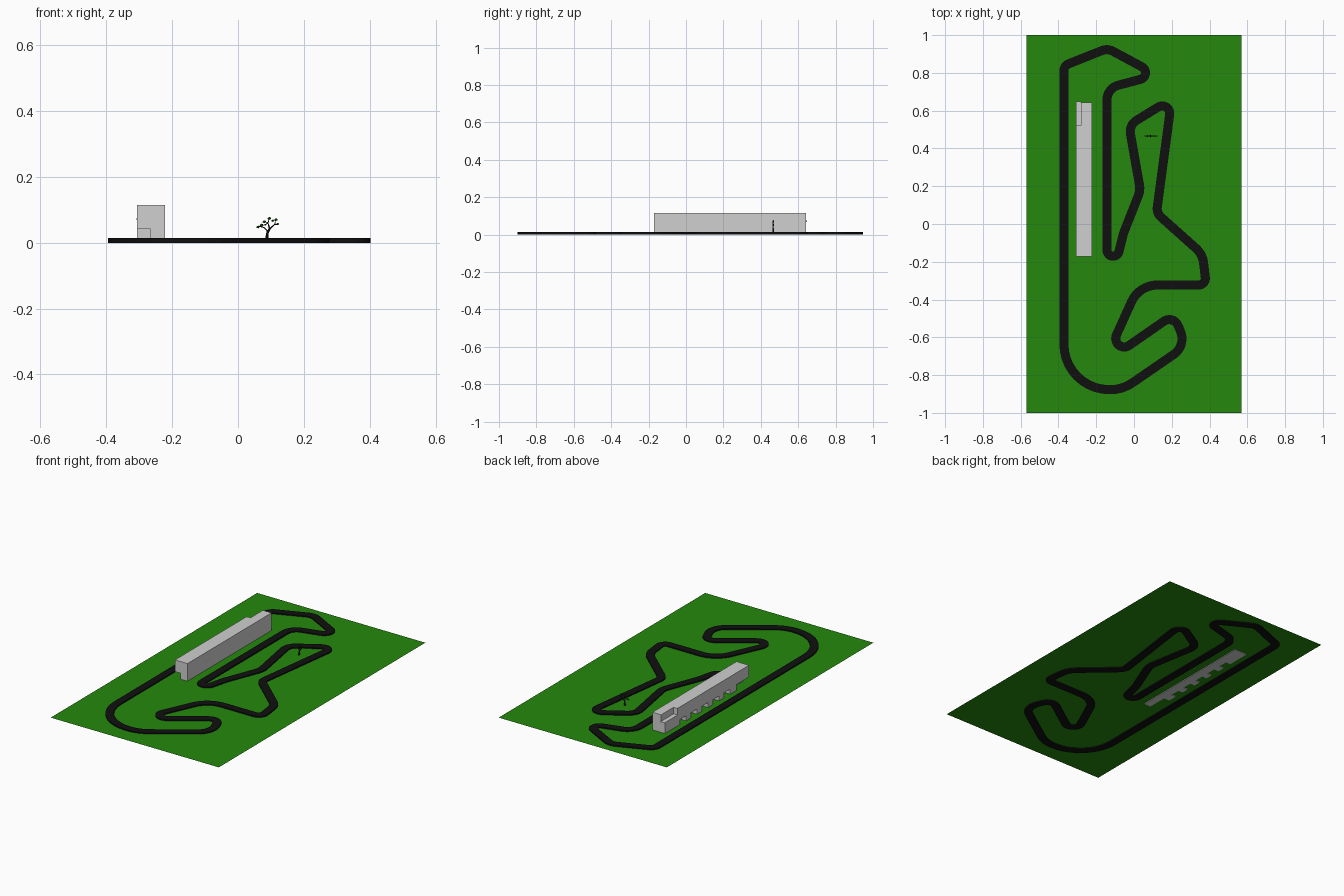
import bpy, bmesh, math
from mathutils import Vector, Matrix

if "Cube" in bpy.data.objects:
    bpy.data.objects.remove(bpy.data.objects["Cube"])


def material(name, rgb):
    m = bpy.data.materials.new(name)
    m.diffuse_color = (*rgb, 1)
    m.use_nodes = True
    m.node_tree.nodes["Principled BSDF"].inputs["Base Color"].default_value = m.diffuse_color
    return m


GREEN = material("grass green", (0.018, 0.25, 0.004))
BLACK = material("asphalt black", (0.005, 0.005, 0.005))
GREY = material("concrete grey", (0.63, 0.63, 0.63))
BARK = material("bark black", (0.008, 0.006, 0.005))
LEAF = material("leaf green", (0.012, 0.09, 0.008))


def add_object(name, bm, mat=None):
    me = bpy.data.meshes.new(name)
    bmesh.ops.recalc_face_normals(bm, faces=bm.faces)
    bm.to_mesh(me)
    bm.free()
    ob = bpy.data.objects.new(name, me)
    bpy.context.collection.objects.link(ob)
    if mat:
        me.materials.append(mat)
    return ob


def add_box(bm, x0, x1, y0, y1, z0, z1):
    mat = Matrix.Translation(((x0 + x1) / 2, (y0 + y1) / 2, (z0 + z1) / 2))
    mat = mat @ Matrix.Diagonal((x1 - x0, y1 - y0, z1 - z0, 1))
    bmesh.ops.create_cube(bm, size=1, matrix=mat)


# Grass field: a single flat sheet
bm = bmesh.new()
vs = [bm.verts.new((x, y, 0.007)) for x, y in
      ((-0.57, -1), (0.57, -1), (0.57, 1), (-0.57, 1))]
bm.faces.new(vs)
add_object("grass_field", bm, GREEN)

# Race track: corner points with bend radius, rounded into a closed ribbon
corners = [
    (-0.371, 0.838, 0.04), (-0.140, 0.930, 0.07), (0.122, 0.789, 0.036),
    (-0.143, 0.719, 0.08), (-0.143, -0.400, 0.032), (-0.056, -0.050, 0.15),
    (0.034, 0.178, 0.10), (-0.027, 0.524, 0.07), (0.200, 0.663, 0.04),
    (0.119, 0.058, 0.06), (0.363, -0.160, 0.12), (0.382, -0.323, 0.035),
    (0.027, -0.323, 0.15), (-0.160, -0.736, 0.045), (0.209, -0.480, 0.05),
    (0.278, -0.644, 0.10), (-0.061, -0.877, 0.20), (-0.371, -0.877, 0.24)]


def rounded_path(corners, step=math.radians(9)):
    pts = []
    n = len(corners)
    for i, (x, y, r) in enumerate(corners):
        p = Vector((x, y))
        a = (Vector(corners[i - 1][:2]) - p).normalized()
        b = (Vector(corners[(i + 1) % n][:2]) - p).normalized()
        half = a.angle(b) / 2
        centre = p + (a + b).normalized() * (r / math.sin(half))
        start = p + a * (r / math.tan(half)) - centre
        turn = math.pi - 2 * half
        sign = 1 if (b.x * a.y - b.y * a.x) > 0 else -1
        k = max(2, math.ceil(turn / step))
        for j in range(k + 1):
            t = sign * turn * j / k
            c, s = math.cos(t), math.sin(t)
            pts.append(centre + Vector((c * start.x - s * start.y,
                                        s * start.x + c * start.y)))
    return pts


path = rounded_path(corners)
half_width, height = 0.024, 0.014
bm = bmesh.new()
rings = []
for i, p in enumerate(path):
    d0 = (p - path[i - 1]).normalized()
    d1 = (path[(i + 1) % len(path)] - p).normalized()
    d = (d0 + d1).normalized()
    side = Vector((-d.y, d.x)) * half_width
    rings.append([bm.verts.new((*(p + side * s), z)) for s, z in
                  ((1, 0), (-1, 0), (-1, height), (1, height))])
for i, ring in enumerate(rings):
    nxt = rings[(i + 1) % len(rings)]
    for j in range(4):
        k = (j + 1) % 4
        bm.faces.new((ring[j], ring[k], nxt[k], nxt[j]))
add_object("race_track", bm, BLACK)

# Pit building
bm = bmesh.new()
add_box(bm, -0.307, -0.222, -0.172, 0.642, 0.003, 0.115)
building = add_object("pit_building", bm, GREY)

# Cutter: front corner passage, garage bays, and upper terrace
bm = bmesh.new()
add_box(bm, -0.35, -0.268, -0.25, -0.05, -0.02, 0.043)
for i in range(5):
    y = 0.01 + i * 0.107
    add_box(bm, -0.35, -0.275, y, y + 0.06, -0.02, 0.038)
add_box(bm, -0.35, -0.281, 0.522, 0.70, 0.072, 0.2)
cutter = add_object("building_cutter", bm)
cutter.hide_render = True
cutter.hide_viewport = True
mod = building.modifiers.new("openings", 'BOOLEAN')
mod.operation = 'DIFFERENCE'
mod.solver = 'EXACT'
mod.object = cutter

# Terrace slab that pokes slightly past the end wall
bm = bmesh.new()
add_box(bm, -0.308, -0.281, 0.522, 0.648, 0.069, 0.075)
add_object("terrace_slab", bm, GREY)

# Tree: trunk and branches as tapered limbs, all near one upright plane
TREE_Y = 0.466


def add_limb(bm, a, b, r0, r1):
    a, b = Vector((a[0], TREE_Y, a[1])), Vector((b[0], TREE_Y, b[1]))
    d = b - a
    rot = d.to_track_quat('Z', 'Y').to_matrix().to_4x4()
    bmesh.ops.create_cone(bm, cap_ends=True, segments=6, radius1=r0, radius2=r1,
                          depth=d.length, matrix=Matrix.Translation((a + b) / 2) @ rot)


bm = bmesh.new()
for a, b, r0, r1 in (
        ((0.087, 0.007), (0.089, 0.030), 0.005, 0.0035),
        ((0.089, 0.029), (0.097, 0.044), 0.0038, 0.003),
        ((0.097, 0.043), (0.112, 0.056), 0.0026, 0.0015),
        ((0.112, 0.056), (0.114, 0.070), 0.0015, 0.001),
        ((0.112, 0.055), (0.120, 0.056), 0.0015, 0.001),
        ((0.096, 0.043), (0.091, 0.060), 0.0024, 0.0015),
        ((0.091, 0.059), (0.095, 0.074), 0.0015, 0.001),
        ((0.091, 0.034), (0.080, 0.046), 0.0024, 0.0015),
        ((0.080, 0.046), (0.064, 0.050), 0.0015, 0.001)):
    add_limb(bm, a, b, r0, r1)
add_object("tree_trunk", bm, BARK)

# Leaf clumps
bm = bmesh.new()
for x, z, r in ((0.061, 0.048, 0.006), (0.072, 0.053, 0.007), (0.080, 0.064, 0.006),
                (0.089, 0.060, 0.005), (0.095, 0.074, 0.006), (0.106, 0.067, 0.005),
                (0.115, 0.070, 0.006), (0.120, 0.057, 0.005), (0.083, 0.055, 0.004)):
    mat = Matrix.Translation((x, TREE_Y, z)) @ Matrix.Diagonal((1.0, 0.7, 0.7, 1))
    bmesh.ops.create_icosphere(bm, subdivisions=1, radius=r, matrix=mat)
add_object("tree_leaves", bm, LEAF)
